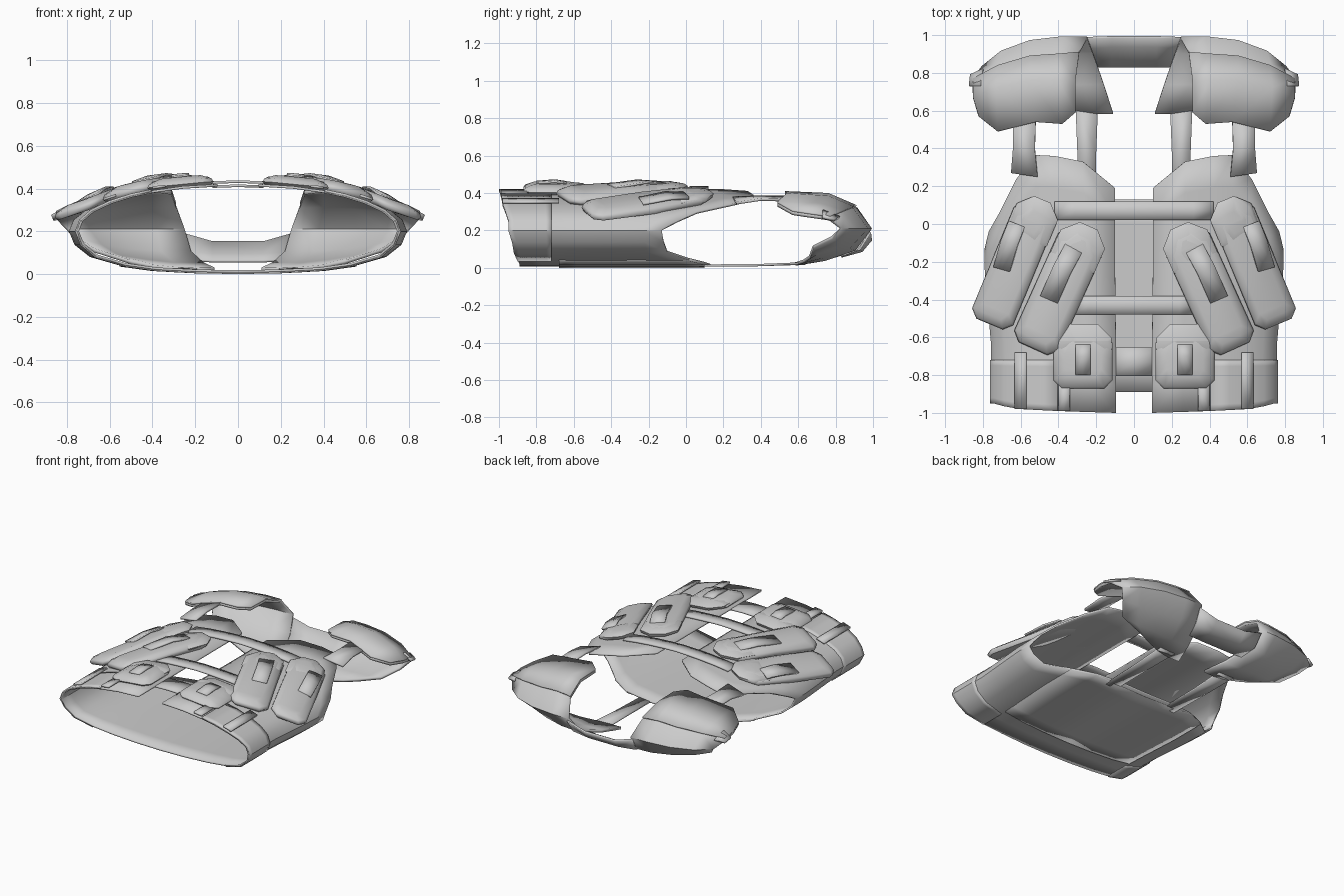
import bpy, bmesh, math
from mathutils import Vector

if "Cube" in bpy.data.objects:
    bpy.data.objects.remove(bpy.data.objects["Cube"])

# Half cross-section of the torso shell, front centre -> side -> back centre:
# (x, z, bottom y, top y)
SEC = [(.10, .415, -1, .19), (.27, .405, -.995, .33), (.42, .385, -.99, .36),
       (.52, .365, -.985, .365), (.62, .335, -.98, .24), (.71, .295, -.965, .06),
       (.765, .25, -.95, -.04), (.785, .20, -.95, -.13), (.76, .14, -.93, -.12),
       (.69, .085, -.92, -.10), (.55, .045, -.90, .02), (.40, .025, -.89, .10),
       (.20, .015, -.89, .13), (0, .012, -.89, .13)]


def make(name, verts, faces, thick=0, mirror=True, offset=-1, smooth=35):
    me = bpy.data.meshes.new(name)
    me.from_pydata(verts, [], faces)
    bm = bmesh.new()
    bm.from_mesh(me)
    bmesh.ops.recalc_face_normals(bm, faces=bm.faces)
    bm.to_mesh(me)
    bm.free()
    ob = bpy.data.objects.new(name, me)
    bpy.context.collection.objects.link(ob)
    if thick:
        m = ob.modifiers.new("thickness", 'SOLIDIFY')
        m.thickness, m.offset = thick, offset
    if mirror:
        m = ob.modifiers.new("mirror", 'MIRROR')
        m.merge_threshold = .002
    bpy.ops.object.select_all(action='DESELECT')
    ob.select_set(True)
    bpy.context.view_layer.objects.active = ob
    bpy.ops.object.shade_smooth_by_angle(angle=math.radians(smooth))
    return ob


def grid(name, rows, thick=.015, mirror=True, offset=0):
    n = len(rows[0])
    verts = [p for r in rows for p in r]
    faces = [(i*n+j, i*n+j+1, i*n+n+j+1, i*n+n+j)
             for i in range(len(rows)-1) for j in range(n-1)]
    return make(name, verts, faces, thick, mirror, offset)


def front_z(x):
    # height of the chest surface at x
    pts = [(0, .418)] + [(s[0], s[1]) for s in SEC[:6]] + [(.90, .235)]
    x = abs(x)
    for (a, za), (b, zb) in zip(pts, pts[1:]):
        if x <= b:
            return za + (zb-za)*(x-a)/(b-a)
    return .235


def shell(name, pts, lo=None, hi=None, out=0, thick=.012):
    rows = []
    for k in range(9):
        t = k/8
        row = []
        for x, z, y0, y1 in pts:
            a = y0 if lo is None else max(lo, y0)
            b = y1 if hi is None else min(hi, y1)
            y = a + (b-a)*t
            # waist is slightly narrower than the chest
            w = .955 + .045*min(1, max(0, (y+.65)/.4))
            d = Vector((x*.35, 0, z-.21)).normalized()*out
            row.append((x*w + d.x if x else 0, y, z + d.z))
        rows.append(row)
    return grid(name, rows, thick)


def drape(name, path, width, h=.02, thick=.012, mirror=True):
    # flat webbing strap lying on the chest surface
    hs = h if isinstance(h, (list, tuple)) else [h]*len(path)
    rows = []
    for i, (x, y) in enumerate(path):
        a, b = Vector(path[max(0, i-1)]), Vector(path[min(len(path)-1, i+1)])
        d = (b-a).normalized()
        n = Vector((-d.y, d.x))*width/2
        rows.append([(x+s*n.x, y+s*n.y, front_z(x+s*n.x)+hs[i]) for s in (-1, 0, 1)])
    return grid(name, rows, thick, mirror)


def pouch(name, top, bottom, width, height, chamfer=.3, rings=None):
    # chamfered bag that follows the chest curve; rings are (inset scale, height)
    a, b = Vector(top), Vector(bottom)
    c, L = (a+b)/2, (a-b).length/2
    u = (a-b).normalized()
    v = Vector((u.y, -u.x))
    W = width/2
    k = chamfer*width
    out = [(L, W-k), (L-k, W), (0, W), (-L+k*.6, W), (-L, W-k*.6)]
    out += [(p, -q) for p, q in reversed(out)]
    verts, n = [], len(out)
    rings = rings or [(.90, -.01), (1, .35), (.94, .65), (.62, 1)]
    for s, h in rings:
        for p, q in out:
            m = W*(1-s)
            pp = p - math.copysign(min(m, abs(p)), p)
            P = c + u*pp + v*q*s
            verts.append((P.x, P.y, front_z(P.x) + h*height))
    faces = [(r*n+i, r*n+(i+1) % n, r*n+n+(i+1) % n, r*n+n+i)
             for r in range(len(rings)-1) for i in range(n)]
    faces.append(tuple(range(n))[::-1])
    e = (len(rings)-1)*n
    faces += [(e+i, e+i+1, e+n-2-i, e+n-1-i) for i in range(n//2-1)]
    return make(name, verts, faces, smooth=60)


# Torso shell, waist belt and thicker back plate
shell("vest_shell", SEC)
shell("waist_belt", SEC[2:11], hi=-.72, out=.007)
shell("back_plate", SEC[10:], lo=-.68, hi=.10, out=.006)

# Shoulder pads: rows run from the front hem, over the shoulder, to the back
PAD = [
    [(.31, .59, .38), (.38, .53, .39), (.52, .54, .38), (.72, .49, .335), (.82, .57, .29)],
    [(.31, .76, .375), (.40, .76, .38), (.55, .76, .365), (.73, .72, .325), (.85, .67, .275)],
    [(.29, .91, .315), (.40, .90, .32), (.55, .89, .31), (.72, .84, .29), (.85, .77, .26)],
    [(.25, .985, .21), (.38, .985, .21), (.55, .965, .21), (.70, .91, .21), (.80, .83, .21)],
    [(.22, .91, .10), (.36, .90, .10), (.50, .87, .11), (.64, .83, .13), (.75, .78, .16)],
    [(.16, .74, .045), (.30, .74, .045), (.43, .73, .06), (.56, .70, .08), (.67, .68, .11)],
    [(.11, .585, .022), (.20, .585, .02), (.30, .60, .025), (.40, .63, .035), (.50, .66, .055)]]
grid("shoulder_pad", PAD, .018)

# Outer armour layer and side tab on each shoulder
grid("shoulder_cover", [[(x, y, z+.014) for x, y, z in r] for r in PAD[:3]], .012)
grid("shoulder_tab", [[(.80, .82, .27), (.865, .79, .255)],
                      [(.81, .73, .305), (.872, .73, .27)]], .015)

# Collar band behind the neck
grid("collar", [[(0, .83, .06), (.12, .83, .06), (.22, .83, .065)],
                [(0, .94, .09), (.12, .94, .09), (.25, .93, .10)],
                [(0, .99, .15), (.12, .99, .15), (.26, .985, .19)]], .012)

# Front and back shoulder straps
grid("front_strap", [[(.51, .25, .375), (.65, .27, .345)],
                     [(.525, .40, .38), (.64, .40, .365)],
                     [(.52, .56, .38), (.64, .56, .36)]], .014)
grid("back_strap", [[(.20, .06, .012), (.29, .06, .012)],
                    [(.20, .38, .014), (.30, .38, .014)],
                    [(.19, .64, .022), (.31, .64, .024)]], .012)

# Cross bars joining the two front panels, and the lower bridge
for nm, y, w, r in (("upper_chest_bar", .07, .10, .42), ("lower_chest_bar", -.43, .10, .32)):
    drape(nm, [(r*i/4, y) for i in range(-4, 5)], w, .014, .012, mirror=False)
drape("front_bridge", [(-.12, -.73), (0, -.73), (.12, -.73)], .15, -.005, .012, mirror=False)

# Large angled magazine pouches with bulging lids and buckle straps
LID = [(.95, .3), (1, .75), (.85, 1.05), (.35, 1.25)]
pouch("outer_pouch", (.50, .11), (.765, -.53), .235, .055)
pouch("inner_pouch", (.25, -.03), (.535, -.66), .26, .058)
pouch("outer_pouch_lid", (.485, .13), (.585, -.11), .235, .046, rings=LID)
pouch("inner_pouch_lid", (.24, -.01), (.345, -.25), .255, .046, rings=LID)
drape("outer_pouch_strap", [(.62, .0), (.66, -.10), (.70, -.24)], .09, (.055, .068, .055))
drape("inner_pouch_strap", [(.32, -.13), (.38, -.24), (.45, -.40)], .10, (.055, .07, .058))

# Small utility pouches at the belly
pouch("utility_pouch", (.27, -.56), (.27, -.87), .31, .052, .22)
pouch("utility_lid", (.27, -.53), (.27, -.71), .30, .042, .24, rings=LID)
drape("utility_strap", [(.27, -.64), (.27, -.70), (.27, -.80)], .08, (.05, .06, .052))

# Vertical webbing on the waist
drape("waist_webbing", [(.60, -.68), (.60, -.82), (.60, -.98)], .06, .018)
drape("hem_webbing", [(.37, -.84), (.37, -.92), (.37, -.99)], .06, .016)
